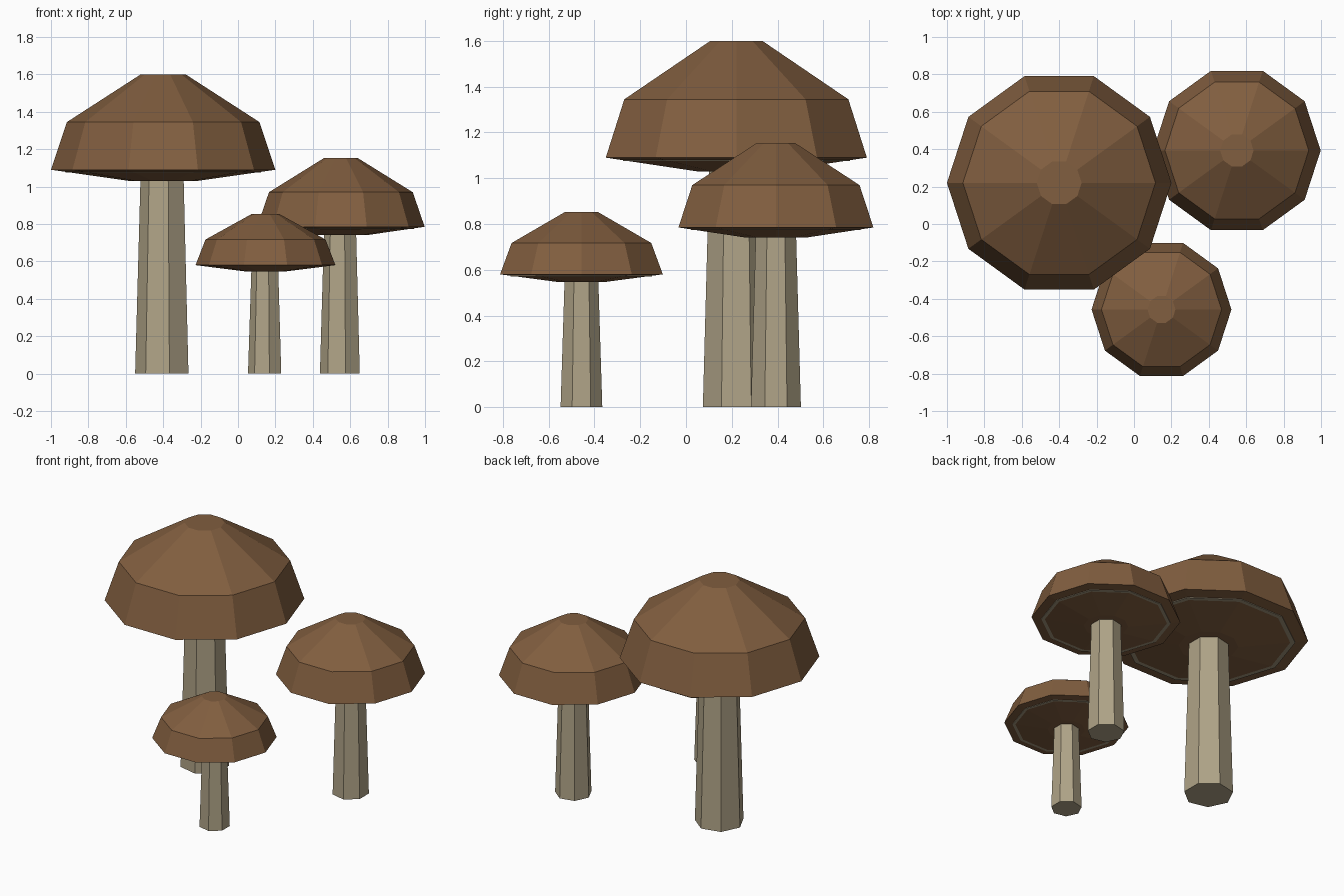
import bpy, bmesh, math

if "Cube" in bpy.data.objects:
    bpy.data.objects.remove(bpy.data.objects["Cube"])


def material(name, rgb):
    m = bpy.data.materials.new(name)
    m.diffuse_color = (*rgb, 1)
    m.use_nodes = True
    m.node_tree.nodes["Principled BSDF"].inputs["Base Color"].default_value = m.diffuse_color
    return m


CAP = material("cap_brown", (0.22, 0.112, 0.05))
STEM = material("stem_tan", (0.43, 0.366, 0.242))
GILL = material("gill_tan", (0.36, 0.30, 0.20))


def lathe(name, profile, sides, start, centre, mat):
    """Closed flat-faced solid from (radius, z) rings listed bottom to top."""
    bm = bmesh.new()
    rings = []
    for r, z in profile:
        angles = [start + 2 * math.pi * i / sides for i in range(sides)]
        rings.append([bm.verts.new((r * math.cos(a), r * math.sin(a), z)) for a in angles])
    for low, high in zip(rings, rings[1:]):
        for i in range(sides):
            j = (i + 1) % sides
            bm.faces.new((low[i], low[j], high[j], high[i]))
    bm.faces.new(rings[0][::-1])
    bm.faces.new(rings[-1])
    bmesh.ops.recalc_face_normals(bm, faces=bm.faces)
    mesh = bpy.data.meshes.new(name)
    bm.to_mesh(mesh)
    bm.free()
    mesh.materials.append(mat)
    ob = bpy.data.objects.new(name, mesh)
    ob.location = (*centre, 0)
    bpy.context.collection.objects.link(ob)


def mushroom(size, centre, R, under, rim, shoulder, top):
    # Seven-sided tapered stem, its top tucked into the cap
    lathe(size + "_stem", [(0.25 * R, 0), (0.2 * R, rim)], 7, math.pi, centre, STEM)
    # Ten-sided cap with a shallow conical underside
    lathe(size + "_cap", [(0.3 * R, under), (R, rim), (0.858 * R, shoulder), (0.2 * R, top)],
          10, 0, centre, CAP)
    # Gill disc, showing as a thin ring below the rim
    gill_z = rim - 0.257 * (rim - under)
    lathe(size + "_gills", [(0.87 * R, gill_z), (0.87 * R, rim + 0.01)], 10, 0, centre, GILL)


mushroom("large", (-0.40, 0.22), 0.60, 1.03, 1.09, 1.345, 1.60)
mushroom("medium", (0.55, 0.393), 0.448, 0.74, 0.785, 0.97, 1.153)
mushroom("small", (0.147, -0.457), 0.374, 0.547, 0.58, 0.717, 0.853)
